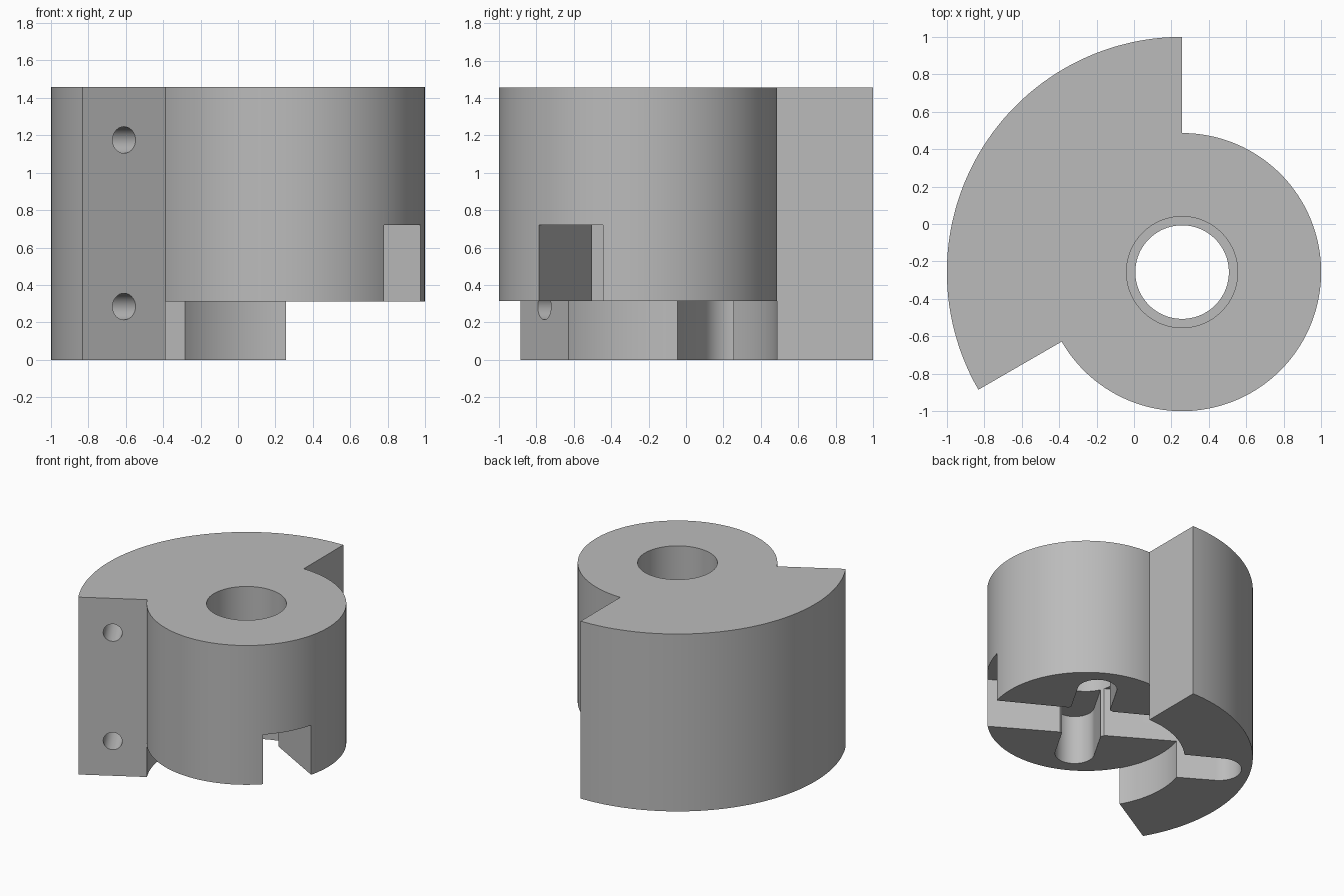
import bpy, bmesh
from math import cos, sin, pi, radians
from mathutils import Matrix, Vector

if bpy.data.objects.get("Cube"):
    bpy.data.objects.remove(bpy.data.objects["Cube"], do_unlink=True)

CENTRE = Vector((0.257, -0.257, 0))
R_HUB, R_CAM = 0.743, 1.257
Z_MID, Z_SLOT, Z_TOP = 0.313, 0.72, 1.457
SLOT_ANGLE = radians(150)

grey = bpy.data.materials.new("plain_grey")
grey.use_nodes = True
grey.diffuse_color = (0.5, 0.5, 0.5, 1)
grey.node_tree.nodes["Principled BSDF"].inputs["Base Color"].default_value = (0.5, 0.5, 0.5, 1)


def arc(radius, a0, a1, n, cx=0, cy=0):
    """Points on an arc, angles in degrees."""
    angles = [radians(a0 + (a1 - a0) * i / n) for i in range(n + 1)]
    return [(cx + radius * cos(a), cy + radius * sin(a)) for a in angles]


def finish(bm, name, matrix):
    bmesh.ops.recalc_face_normals(bm, faces=bm.faces)
    mesh = bpy.data.meshes.new(name)
    bm.to_mesh(mesh)
    bm.free()
    mesh.transform(matrix)
    mesh.materials.append(grey)
    obj = bpy.data.objects.new(name, mesh)
    bpy.context.collection.objects.link(obj)
    return obj


def prism(name, outline, z0, z1, matrix):
    """Extrude a closed outline between two heights."""
    bm = bmesh.new()
    base = bm.faces.new([bm.verts.new((x, y, z0)) for x, y in outline])
    top = bmesh.ops.extrude_face_region(bm, geom=[base])["geom"]
    bmesh.ops.translate(bm, vec=(0, 0, z1 - z0),
                        verts=[v for v in top if isinstance(v, bmesh.types.BMVert)])
    return finish(bm, name, matrix)


def cut(target, cutter):
    cutter.hide_render = True
    mod = target.modifiers.new("cut", "BOOLEAN")
    mod.operation, mod.solver, mod.object = "DIFFERENCE", "EXACT", cutter
    bpy.context.view_layer.objects.active = target
    bpy.ops.object.modifier_apply(modifier=mod.name)
    bpy.data.objects.remove(cutter, do_unlink=True)


# Cam body: raised round hub joined to a taller sector
bm = bmesh.new()


def ring(points, z):
    return [bm.verts.new((x, y, z)) for x, y in points]


def wall(lower, upper):
    for i in range(len(lower) - 1):
        bm.faces.new((lower[i], lower[i + 1], upper[i + 1], upper[i]))


cam_arc = arc(R_CAM, 90, 210, 56)
hub_arc = arc(R_HUB, 210, 450, 112)
inner_arc = arc(R_HUB, 210, 90, 56)
cam_low, cam_top = ring(cam_arc, 0), ring(cam_arc, Z_TOP)
hub_mid, hub_top = ring(hub_arc, Z_MID), ring(hub_arc, Z_TOP)
inner_low = ring(inner_arc, 0)
inner_mid = [hub_mid[0]] + ring(inner_arc[1:-1], Z_MID) + [hub_mid[-1]]
wall(cam_low, cam_top)
wall(hub_mid, hub_top)
wall(inner_low, inner_mid)
bm.faces.new(cam_top + hub_top)
bm.faces.new(cam_low + inner_low)
bm.faces.new(hub_mid + inner_mid[-2:0:-1])
bm.faces.new((inner_low[0], cam_low[-1], cam_top[-1], hub_top[0], hub_mid[0]))
bm.faces.new((inner_low[-1], cam_low[0], cam_top[0], hub_top[-1], hub_mid[-1]))
place = Matrix.Translation(CENTRE)
body = finish(bm, "cam_body", place)

# Stepped shaft bore
cut(body, prism("bore", arc(0.25, 0, 357, 119), 0.1, 1.6, place))
cut(body, prism("counterbore", arc(0.297, 0, 357, 119), 0.95, 1.6, place))

# Tapered arm slot with a round end in the sector
along = place @ Matrix.Rotation(SLOT_ANGLE, 4, "Z")
slot = arc(0.167, -90, 90, 24, cx=1.02) + [(-0.9, 0.2), (-0.9, -0.2)]
cut(body, prism("arm_slot", slot, -0.1, Z_SLOT, along))

# Round-ended cross slot under the hub
cross = arc(0.148, 0, 180, 24, cy=0.49) + arc(0.148, 180, 360, 24, cy=-0.49)
cut(body, prism("cross_slot", cross, 0.2, Z_SLOT, along))

# Two screw holes in the flat end of the sector
end_face = place @ Matrix.Rotation(radians(210), 4, "Z")
for z in (0.285, 1.175):
    aim = end_face @ Matrix.Translation((1.0, 0, z)) @ Matrix.Rotation(pi / 2, 4, "X")
    cut(body, prism("screw_hole", arc(0.071, 0, 350, 35), -0.2, 0.5, aim))

# Smooth round walls, sharp edges kept
body.select_set(True)
bpy.context.view_layer.objects.active = body
bpy.ops.object.shade_smooth_by_angle(angle=radians(30))
